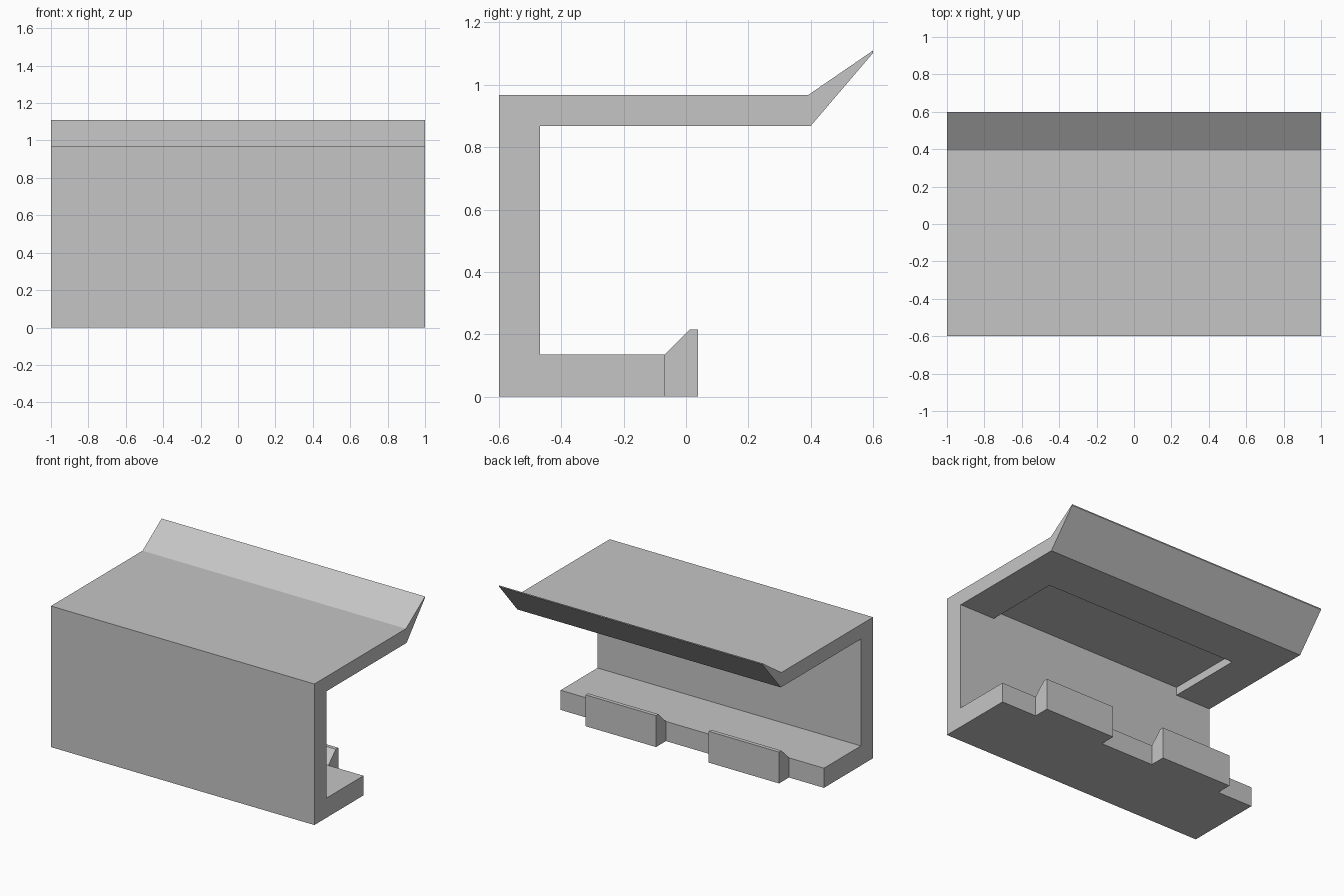
import bpy
import bmesh

cube = bpy.data.objects.get("Cube")
if cube:
    bpy.data.objects.remove(cube, do_unlink=True)

# Single flat grey
grey = bpy.data.materials.new("plain grey")
grey.use_nodes = True
colour = (0.56, 0.56, 0.56, 1)
grey.diffuse_color = colour
grey.node_tree.nodes["Principled BSDF"].inputs["Base Color"].default_value = colour


def extrude_profile(name, profile, x0, x1):
    """Extrude a closed (y, z) profile along x."""
    bm = bmesh.new()
    face = bm.faces.new([bm.verts.new((x0, y, z)) for y, z in profile])
    result = bmesh.ops.extrude_face_region(bm, geom=[face])
    verts = [v for v in result["geom"] if isinstance(v, bmesh.types.BMVert)]
    bmesh.ops.translate(bm, verts=verts, vec=(x1 - x0, 0, 0))
    bmesh.ops.recalc_face_normals(bm, faces=bm.faces[:])
    mesh = bpy.data.meshes.new(name)
    bm.to_mesh(mesh)
    bm.free()
    mesh.materials.append(grey)
    obj = bpy.data.objects.new(name, mesh)
    bpy.context.scene.collection.objects.link(obj)
    return obj


FRONT, WALL, SHELF_END = -0.6, -0.468, -0.068
SHELF, CEILING, ROOF = 0.135, 0.868, 0.968
CLIP_IN, CLIP_OUT = 0.2, 0.734

# C-shaped bracket with a tapered, upturned lip
bracket = extrude_profile("bracket_body", [
    (FRONT, 0), (SHELF_END, 0), (SHELF_END, SHELF), (WALL, SHELF),
    (WALL, CEILING), (0.4, CEILING), (0.6, 1.102), (0.6, 1.11),
    (0.393, ROOF), (FRONT, ROOF)], -1, 1)

# Shallow pocket under the upper arm
cutter = extrude_profile("pocket_cutter", [
    (WALL, CEILING - 0.1), (0.065, CEILING - 0.1),
    (0.065, CEILING + 0.055), (WALL, CEILING + 0.055)], -CLIP_OUT, CLIP_OUT)
cutter.hide_render = True
cutter.hide_viewport = True
cutter.display_type = 'WIRE'
pocket = bracket.modifiers.new("pocket", 'BOOLEAN')
pocket.operation = 'DIFFERENCE'
pocket.solver = 'EXACT'
pocket.object = cutter

# Two retaining clips on the edge of the lower shelf
for side, sign in (("left", 1), ("right", -1)):
    extrude_profile(side + "_clip", [
        (SHELF_END, 0), (0.039, 0), (0.039, 0.215),
        (0.012, 0.215), (SHELF_END, SHELF)], sign * CLIP_IN, sign * CLIP_OUT)
